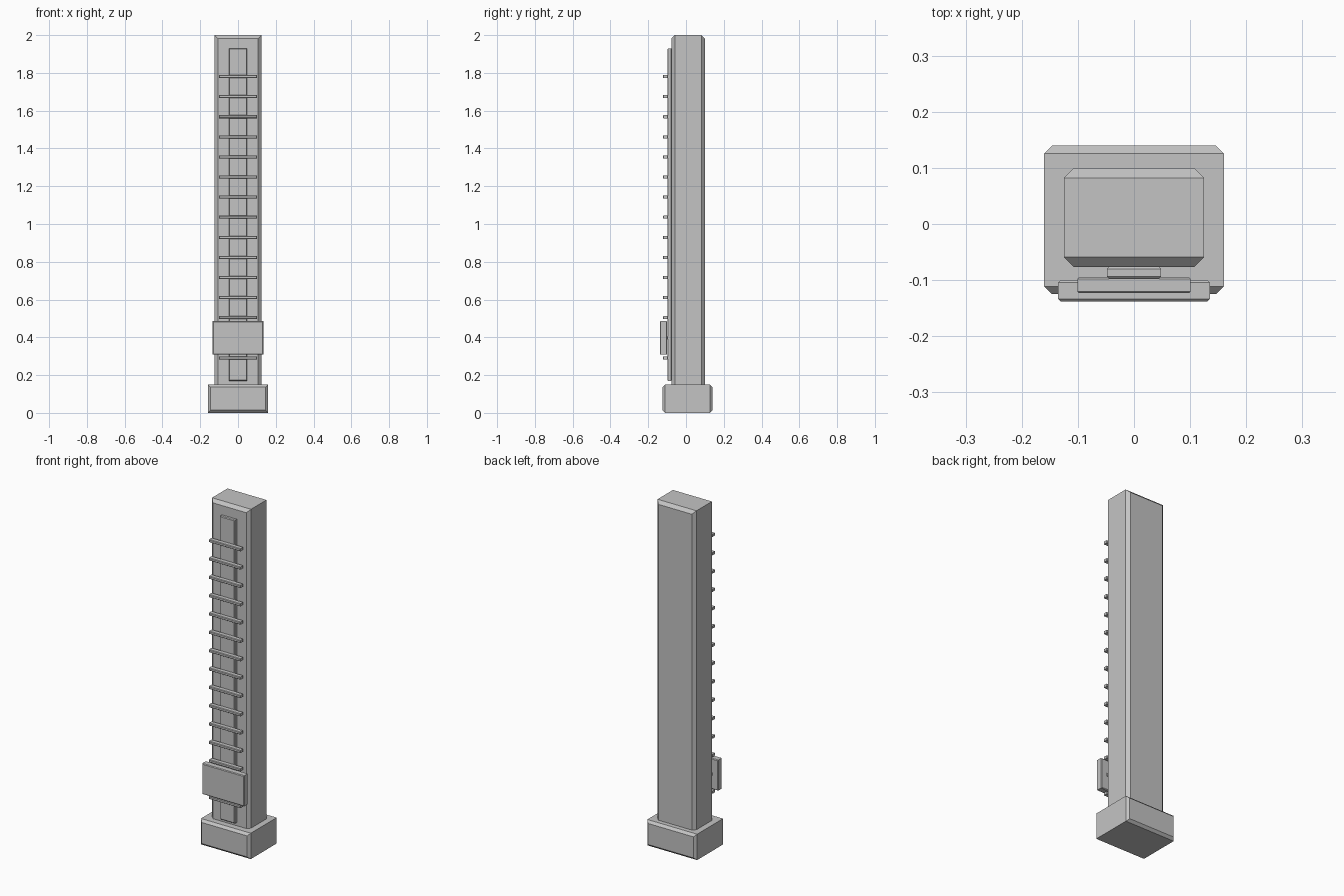
import bpy

if "Cube" in bpy.data.objects:
    bpy.data.objects.remove(bpy.data.objects["Cube"])

grey = bpy.data.materials.new("plain_grey")
grey.diffuse_color = (0.55, 0.55, 0.55, 1)
grey.use_nodes = True
grey.node_tree.nodes["Principled BSDF"].inputs["Base Color"].default_value = grey.diffuse_color


def block(name, half_w, y0, y1, z0, z1, c):
    """Box whose front and back faces are inset by a chamfer c."""
    verts, faces = [], []
    for y, i in ((y0, c), (y0 + c, 0), (y1 - c, 0), (y1, c)):
        w = half_w - i
        verts += [(-w, y, z0 + i), (w, y, z0 + i), (w, y, z1 - i), (-w, y, z1 - i)]
    faces = [(0, 1, 2, 3), (15, 14, 13, 12)]
    for r in range(3):
        for k in range(4):
            a, b = r * 4 + k, r * 4 + (k + 1) % 4
            faces.append((a, a + 4, b + 4, b))
    mesh = bpy.data.meshes.new(name)
    mesh.from_pydata(verts, [], faces)
    mesh.materials.append(grey)
    obj = bpy.data.objects.new(name, mesh)
    bpy.context.collection.objects.link(obj)
    return obj


# Foot and tall column
block("base", 0.16, -0.125, 0.14, 0.0, 0.15, 0.014)
block("column", 0.125, -0.077, 0.10, 0.12, 2.0, 0.018)

# Raised strip up the front
block("front_strip", 0.048, -0.098, -0.076, 0.17, 1.93, 0.004)

# Evenly spaced rungs (one runs behind the plate)
for n in range(15):
    z = 0.291 + n * 0.1064
    block(f"rung_{n + 1}", 0.101, -0.123, -0.095, z - 0.008, z + 0.008, 0.003)

# Plate near the bottom
block("front_plate", 0.135, -0.138, -0.10, 0.308, 0.486, 0.004)
